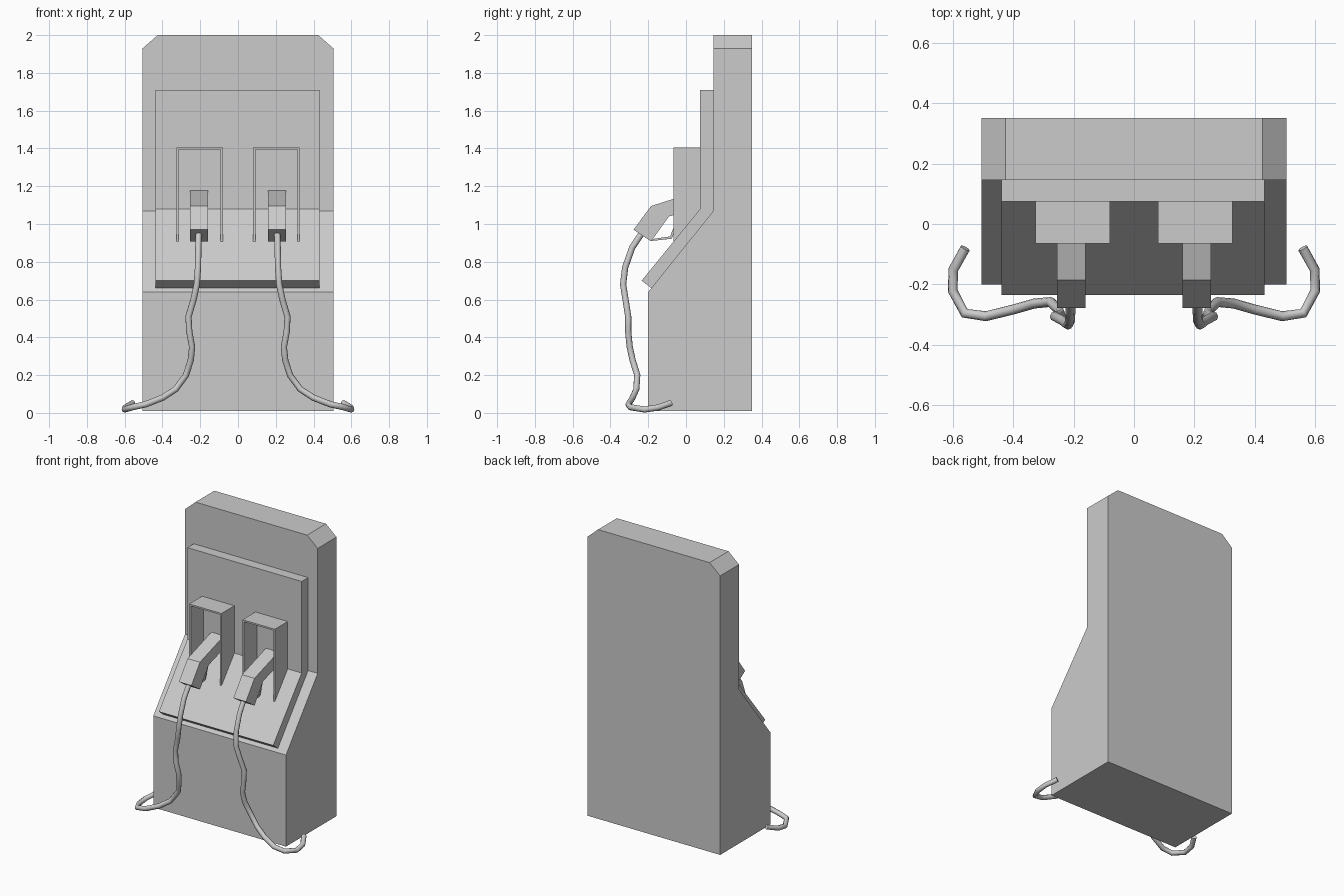
import bpy, bmesh
from mathutils import Vector

if "Cube" in bpy.data.objects:
    bpy.data.objects.remove(bpy.data.objects["Cube"])

grey = bpy.data.materials.new("plain grey")
grey.diffuse_color = (0.6, 0.6, 0.6, 1)
grey.use_nodes = True
grey.node_tree.nodes["Principled BSDF"].inputs["Base Color"].default_value = grey.diffuse_color


def finish(name, bm):
    bmesh.ops.recalc_face_normals(bm, faces=bm.faces[:])
    me = bpy.data.meshes.new(name)
    bm.to_mesh(me)
    bm.free()
    me.materials.append(grey)
    ob = bpy.data.objects.new(name, me)
    bpy.context.collection.objects.link(ob)
    return ob


def extruded(profile, x0, x1):
    """Side profile of (y, z) points extruded along x."""
    bm = bmesh.new()
    face = bm.faces.new([bm.verts.new((x0, y, z)) for y, z in profile])
    ext = bmesh.ops.extrude_face_region(bm, geom=[face])["geom"]
    verts = [v for v in ext if isinstance(v, bmesh.types.BMVert)]
    bmesh.ops.translate(bm, verts=verts, vec=(x1 - x0, 0, 0))
    return bm


def tube(name, points, radius, resolution):
    """Round tube along a path, turned into a mesh."""
    cu = bpy.data.curves.new(name, "CURVE")
    cu.dimensions = "3D"
    cu.bevel_depth = radius
    cu.bevel_resolution = resolution
    cu.use_fill_caps = True
    sp = cu.splines.new("POLY")
    sp.points.add(len(points) - 1)
    for p, co in zip(sp.points, points):
        p.co = (*co, 1)
    sp.use_smooth = True
    tmp = bpy.data.objects.new(name + "_path", cu)
    bpy.context.collection.objects.link(tmp)
    bpy.context.view_layer.update()
    dg = bpy.context.evaluated_depsgraph_get()
    me = bpy.data.meshes.new_from_object(tmp.evaluated_get(dg))
    bpy.data.objects.remove(tmp)
    me.name = name
    me.materials.clear()
    me.materials.append(grey)
    ob = bpy.data.objects.new(name, me)
    bpy.context.collection.objects.link(ob)
    return ob


# Cabinet with sloped desk and clipped top corners
bm = extruded([(0.35, 0.01), (-0.2, 0.01), (-0.2, 0.64), (0.145, 1.07),
               (0.145, 2.0), (0.35, 2.0)], -0.505, 0.505)
for s in (-1, 1):
    cut = bmesh.ops.bisect_plane(bm, geom=bm.verts[:] + bm.edges[:] + bm.faces[:],
                                 plane_co=(s * 0.505, 0, 1.93),
                                 plane_no=Vector((s * 0.07, 0, 0.08)).normalized(),
                                 clear_outer=True)
    edges = [e for e in cut["geom_cut"] if isinstance(e, bmesh.types.BMEdge)]
    bmesh.ops.edgeloop_fill(bm, edges=edges)
finish("cabinet", bm)

# Raised bent panel on the front
finish("front_panel", extruded([(0.145, 1.71), (0.075, 1.71), (0.075, 1.08), (-0.235, 0.7),
                                (-0.18, 0.658), (0.145, 1.07)], -0.438, 0.432))

hose_path = [(0.208, -0.235, 0.95), (0.21, -0.285, 0.875), (0.212, -0.322, 0.77),
             (0.218, -0.333, 0.68), (0.235, -0.32, 0.6), (0.262, -0.306, 0.51),
             (0.258, -0.306, 0.43), (0.243, -0.298, 0.35), (0.25, -0.283, 0.28),
             (0.275, -0.258, 0.2), (0.33, -0.263, 0.125), (0.4, -0.283, 0.08),
             (0.49, -0.305, 0.045), (0.56, -0.295, 0.03), (0.6, -0.22, 0.018),
             (0.597, -0.15, 0.028), (0.558, -0.08, 0.052)]

for s, side in ((-1, "left"), (1, "right")):
    # Holster: two side plates under a top plate
    plate = [(-0.065, 1.395), (0.078, 1.395), (0.078, 1.08), (-0.065, 0.907)]
    for x, part in ((0.08, "inner"), (0.314, "outer")):
        finish(f"{side}_holster_{part}_plate", extruded(plate, s * x, s * (x + 0.012)))
    top = [(-0.065, 1.395), (0.078, 1.395), (0.078, 1.406), (-0.065, 1.406)]
    finish(f"{side}_holster_top", extruded(top, s * 0.08, s * 0.326))

    # Nozzle handle
    handle = [(0.076, 1.178), (-0.185, 1.095), (-0.278, 0.97), (-0.185, 0.908),
              (-0.09, 1.04), (0.076, 1.09)]
    finish(f"{side}_nozzle", extruded(handle, s * 0.16, s * 0.255))

    # Thin trigger guard below the handle
    guard = [(-0.195, 0.918), (-0.185, 0.91), (-0.075, 0.922), (-0.02, 1.07), (-0.032, 1.07),
             (-0.084, 0.934)]
    finish(f"{side}_trigger_guard", extruded(guard[:3] + guard[3:], s * 0.195, s * 0.22))

    # Hanging hose
    tube(f"{side}_hose", [(s * x, y, z) for x, y, z in hose_path], 0.0165, 2)
